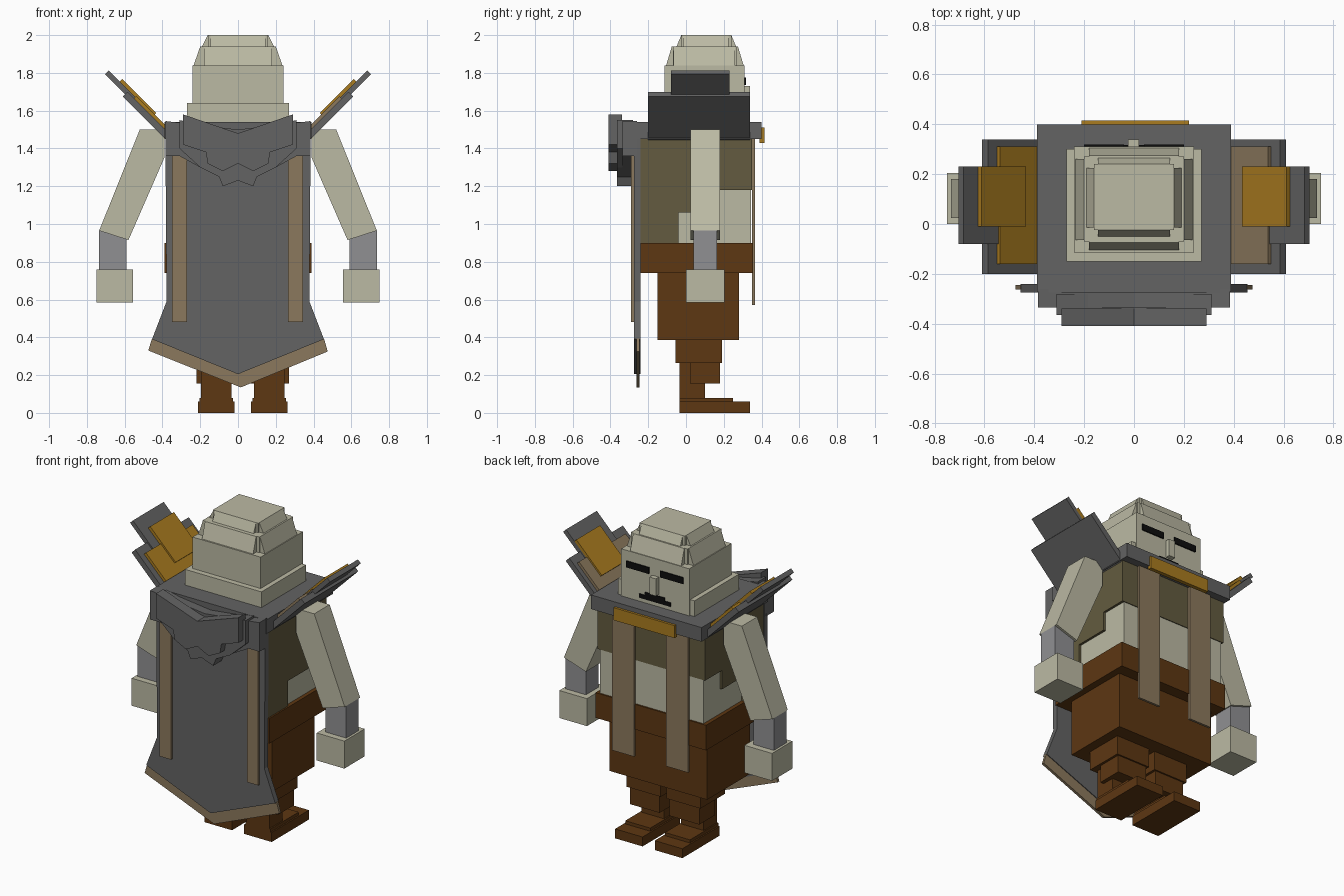
import bpy, bmesh
from mathutils import Vector

old = bpy.data.objects.get("Cube")
if old:
    bpy.data.objects.remove(old)


def material(name, r, g, b):
    m = bpy.data.materials.new(name)
    m.use_nodes = True
    m.diffuse_color = (r, g, b, 1)
    bsdf = m.node_tree.nodes["Principled BSDF"]
    bsdf.inputs["Base Color"].default_value = (r, g, b, 1)
    bsdf.inputs["Roughness"].default_value = 0.9
    return m


CREAM = material("pale cream", 0.50, 0.49, 0.37)
GREY = material("dark grey", 0.125, 0.125, 0.125)
SLEEVE = material("mid grey", 0.28, 0.28, 0.29)
TAN = material("tan", 0.26, 0.19, 0.11)
BROWN = material("brown", 0.11, 0.038, 0.006)
GOLD = material("gold", 0.40, 0.20, 0.014)
OLIVE = material("olive", 0.125, 0.105, 0.05)
BLACK = material("black", 0.004, 0.004, 0.004)


def prism(name, mat, profile, lo, hi, axis="y"):
    """Extrude a flat profile from lo to hi; axis y takes (x, z), axis x takes (y, z)."""
    bm = bmesh.new()
    place = (lambda p, d: (p[0], d, p[1])) if axis == "y" else (lambda p, d: (d, p[0], p[1]))
    face = bm.faces.new([bm.verts.new(place(p, lo)) for p in profile])
    ext = bmesh.ops.extrude_face_region(bm, geom=[face])
    shift = Vector(place((0, 0), hi - lo))
    bmesh.ops.translate(bm, vec=shift, verts=[v for v in ext["geom"] if isinstance(v, bmesh.types.BMVert)])
    bmesh.ops.recalc_face_normals(bm, faces=bm.faces)
    mesh = bpy.data.meshes.new(name)
    bm.to_mesh(mesh)
    bm.free()
    mesh.materials.append(mat)
    ob = bpy.data.objects.new(name, mesh)
    bpy.context.collection.objects.link(ob)
    return ob


def box(name, mat, x0, x1, y0, y1, z0, z1):
    return prism(name, mat, [(x0, z0), (x1, z0), (x1, z1), (x0, z1)], y0, y1)


def taper(a0, a1, b0, b1, z0, z1):
    return [(a0, z0), (a1, z0), (b1, z1), (b0, z1)]


def mirrored(half):
    """Complete an outline given from the centre line out to +x and back."""
    return half + [(-x, z) for x, z in reversed(half) if x > 0]


# Head: jaw, face block and two stepped tiers with sloping flaps
box("jaw", CREAM, -0.27, 0.27, -0.15, 0.30, 1.50, 1.64)
box("head", CREAM, -0.24, 0.24, -0.115, 0.31, 1.64, 1.84)
box("face", CREAM, -0.24, 0.24, 0.0, 0.31, 1.50, 1.64)
box("cap_lower", CREAM, -0.20, 0.20, -0.07, 0.27, 1.84, 1.94)
prism("cap_lower_side_flaps", CREAM, taper(-0.235, 0.235, -0.20, 0.20, 1.84, 1.94), -0.065, 0.26)
prism("cap_lower_end_flaps", CREAM, taper(-0.105, 0.305, -0.075, 0.275, 1.84, 1.94), -0.18, 0.18, "x")
box("cap_upper", CREAM, -0.16, 0.16, -0.025, 0.24, 1.94, 2.0)
prism("cap_upper_side_flaps", CREAM, taper(-0.19, 0.19, -0.16, 0.16, 1.94, 2.0), -0.015, 0.225)
prism("cap_upper_end_flaps", CREAM, taper(-0.05, 0.265, -0.025, 0.24, 1.94, 2.0), -0.145, 0.145, "x")

# Face details
box("nose", CREAM, -0.025, 0.02, 0.31, 0.34, 1.62, 1.73)
box("mouth_lower", BLACK, -0.11, 0.11, 0.31, 0.316, 1.565, 1.59)
box("mouth_upper", BLACK, -0.07, 0.07, 0.31, 0.316, 1.59, 1.61)
for side, x0 in (("left", 0.04), ("right", -0.20)):
    box(side + "_eye", BLACK, x0, x0 + 0.16, 0.31, 0.318, 1.735, 1.775)

# Torso: shirt under a stepped vest
box("shirt", CREAM, -0.365, 0.365, -0.23, 0.345, 0.88, 1.30)
prism("vest", OLIVE, [(-0.24, 0.9), (-0.04, 0.9), (-0.04, 1.06), (0.18, 1.06), (0.18, 1.18),
                      (0.35, 1.18), (0.35, 1.46), (-0.24, 1.46)], -0.38, 0.38, "x")
box("waistband", BROWN, -0.39, 0.39, -0.24, 0.355, 0.74, 0.9)
box("hips", BROWN, -0.345, 0.345, -0.15, 0.28, 0.385, 0.74)

# Collar with clasp and hanging sashes on the face side
box("collar", GREY, -0.39, 0.39, -0.27, 0.40, 1.45, 1.54)
box("clasp", GOLD, -0.21, 0.22, 0.39, 0.415, 1.43, 1.51)
for side, x0 in (("left", 0.11), ("right", -0.27)):
    box(side + "_sash", TAN, x0, x0 + 0.155, 0.35, 0.365, 0.57, 1.46)

# Cape with hem and edge stripes
prism("cape", GREY, mirrored([(0, 0.205), (0.455, 0.39), (0.378, 0.59), (0.385, 1.54)]), -0.275, -0.24)
prism("cape_hem", TAN, [(-0.455, 0.395), (-0.475, 0.33), (0.015, 0.135), (0.475, 0.325),
                        (0.455, 0.395), (0, 0.21)], -0.262, -0.245)
for side, x0 in (("left", 0.265), ("right", -0.35)):
    box(side + "_cape_stripe", TAN, x0, x0 + 0.08, -0.29, -0.27, 0.48, 1.37)

# Folded hood draped over the cape
prism("hood_base", GREY, mirrored([(0, 1.30), (0.20, 1.30), (0.31, 1.36), (0.385, 1.36),
                                   (0.385, 1.545), (0, 1.50)]), -0.335, -0.26)
prism("hood_point", GREY, mirrored([(0, 1.23), (0.08, 1.20), (0.10, 1.25), (0.20, 1.30),
                                    (0.31, 1.40), (0.31, 1.55), (0, 1.48)]), -0.365, -0.28)
prism("hood_fold", GREY, mirrored([(0, 1.32), (0.08, 1.28), (0.16, 1.32), (0.17, 1.38),
                                   (0.29, 1.42), (0.29, 1.58), (0, 1.48)]), -0.41, -0.34)


def slab(name, mat, s, c0, c1, x0, x1, y0, y1):
    """Plate rising outward at 45 degrees between the lines z = x + c0 and z = x + c1."""
    d = (c1 - c0) / 2
    pts = [(x0, x0 + c0), (x1, x1 + c0), (x1 - d, x1 - d + c1), (x0 - d, x0 - d + c1)]
    prism(name, mat, [(s * x, z) for x, z in pts], y0, y1)


# Shoulder wings, arms and legs on both sides
for side, s in (("left", 1), ("right", -1)):
    slab(side + "_wing_wide", GREY, s, 1.065, 1.115, 0.38, 0.61, -0.20, 0.34)
    slab(side + "_wing_tip", GREY, s, 1.088, 1.128, 0.40, 0.705, -0.08, 0.23)
    slab(side + "_wing_lining", TAN if s > 0 else GOLD, s, 1.115, 1.14, 0.38, 0.55, -0.16, 0.31)
    slab(side + "_wing_trim", GOLD, s, 1.12, 1.155, 0.45, 0.63, -0.01, 0.23)

    arm = [(0.39, 1.35), (0.39, 1.50), (0.52, 1.50), (0.735, 0.965), (0.58, 0.915)]
    prism(side + "_upper_arm", CREAM, [(s * x, z) for x, z in arm], 0.025, 0.18)
    fore = [(0.59, 0.75), (0.735, 0.75), (0.735, 0.965), (0.59, 0.92)]
    prism(side + "_forearm", SLEEVE, [(s * x, z) for x, z in fore], 0.04, 0.165)
    box(side + "_hand", CREAM, min(s * 0.555, s * 0.75), max(s * 0.555, s * 0.75), 0.0, 0.205, 0.585, 0.76)

    c = 0.025 + s * 0.14
    for part, w, y0, y1, z0, z1 in (("thigh", 0.12, -0.055, 0.19, 0.265, 0.385),
                                    ("knee", 0.105, 0.02, 0.18, 0.155, 0.265),
                                    ("shin", 0.08, -0.035, 0.10, 0.08, 0.265),
                                    ("instep", 0.088, -0.035, 0.25, 0.06, 0.08),
                                    ("foot", 0.097, -0.035, 0.34, 0.0, 0.06)):
        box(side + "_" + part, BROWN, c - w, c + w, y0, y1, z0, z1)
